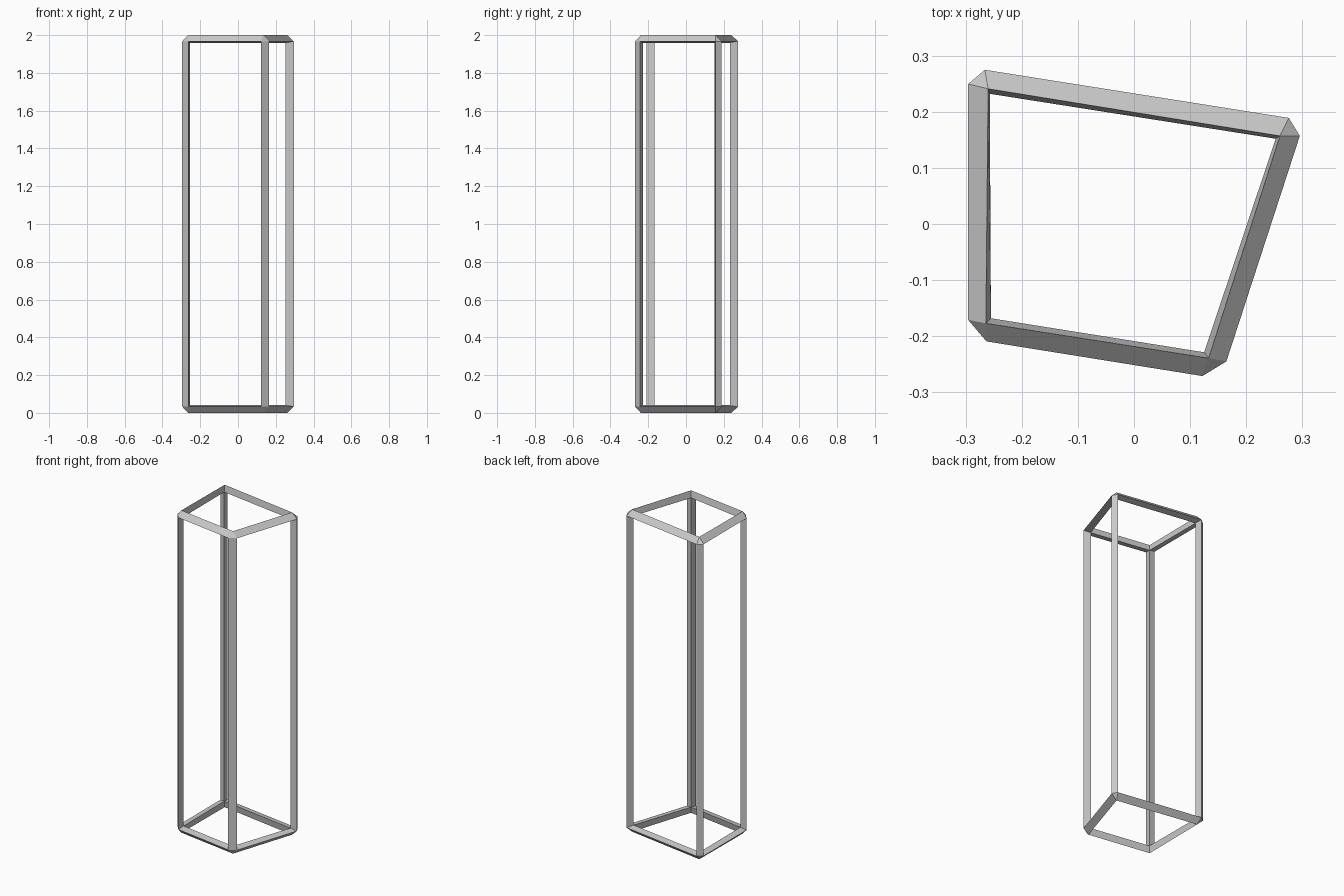
import bpy, bmesh
from mathutils import Vector

if "Cube" in bpy.data.objects:
    bpy.data.objects.remove(bpy.data.objects["Cube"])

# Per corner of the four-sided footprint: sharp corner, inset on the end cap, inner point
CORNERS = [((-0.2955, -0.204), (-0.264, -0.177), (-0.255, -0.168)),
           ((0.1545, -0.2762), (0.133, -0.239), (0.125, -0.2286)),
           ((0.3045, 0.1846), (0.260, 0.157), (0.2525, 0.152)),
           ((-0.2955, 0.2795), (-0.260, 0.241), (-0.257, 0.232))]
INSET = [0.033, 0.033, 0.029, 0.030]
HEIGHT = 2.0
DROP, INNER_DROP = 0.033, 0.041

bm = bmesh.new()


def corner_points(i, top):
    """Points at one corner: on previous side, on next side, on cap, inside."""
    def vert(p, d):
        return bm.verts.new((p[0], p[1], HEIGHT - d if top else d))
    c = Vector(CORNERS[i][0])
    to_prev = (Vector(CORNERS[i - 1][0]) - c).normalized() * INSET[i]
    to_next = (Vector(CORNERS[(i + 1) % 4][0]) - c).normalized() * INSET[i]
    return (vert(c + to_prev, DROP), vert(c + to_next, DROP),
            vert(CORNERS[i][1], 0), vert(CORNERS[i][2], INNER_DROP))


def strut(a, b):
    """Three-sided bar between matching triangles."""
    for k in range(3):
        n = (k + 1) % 3
        bm.faces.new((a[k], a[n], b[n], b[k]))


rings = [[corner_points(i, top) for i in range(4)] for top in (False, True)]
# Horizontal bars and chamfered corner caps
for ring in rings:
    for i in range(4):
        p, q = ring[i], ring[(i + 1) % 4]
        strut((p[1], p[2], p[3]), (q[0], q[2], q[3]))
        bm.faces.new(p[:3])
# Upright bars
for lo, hi in zip(*rings):
    strut((lo[0], lo[1], lo[3]), (hi[0], hi[1], hi[3]))

bmesh.ops.recalc_face_normals(bm, faces=bm.faces)
mesh = bpy.data.meshes.new("prism_frame")
bm.to_mesh(mesh)
bm.free()
frame = bpy.data.objects.new("prism_frame", mesh)
bpy.context.collection.objects.link(frame)
